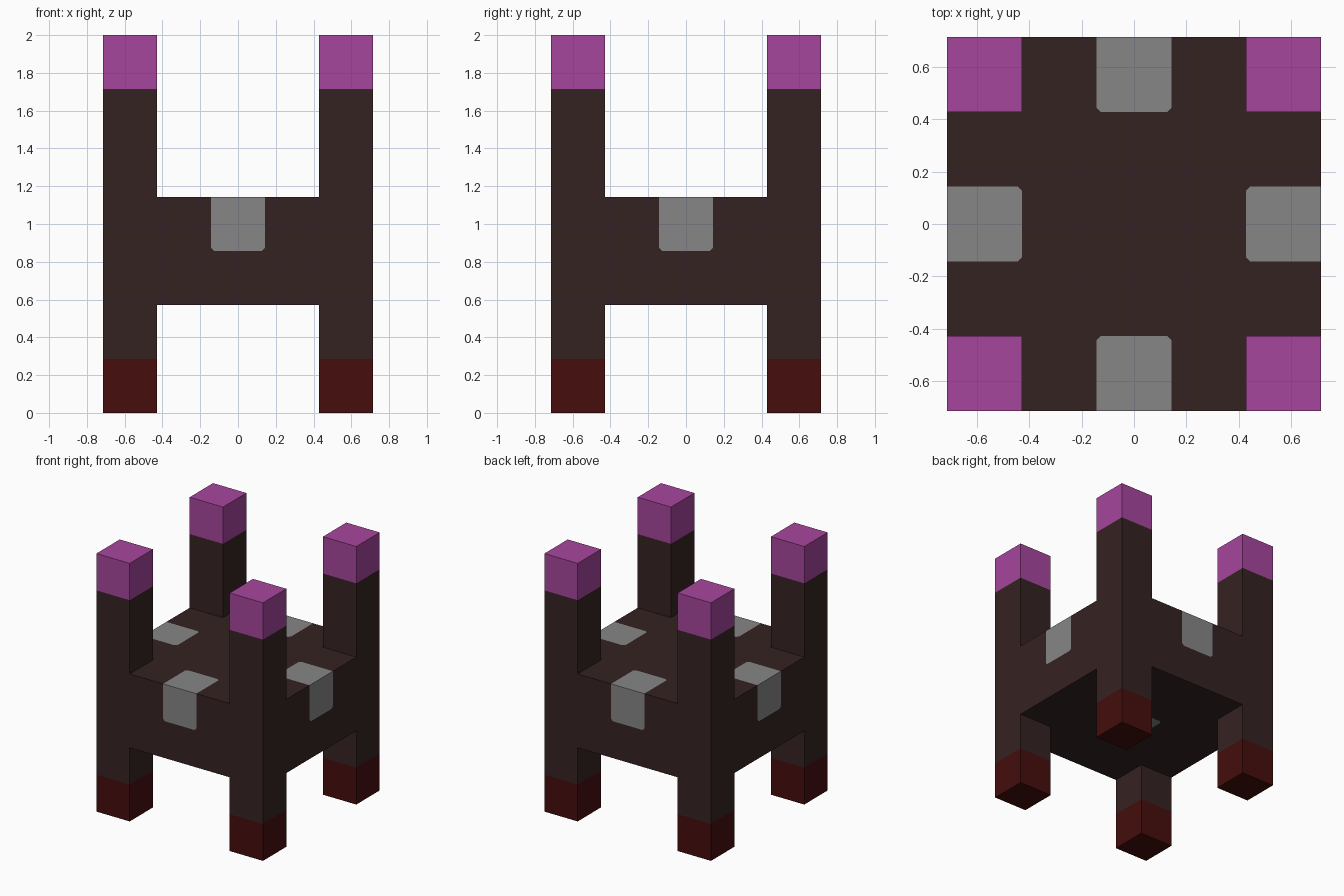
import bpy
import bmesh
from mathutils import Vector

cube = bpy.data.objects.get("Cube")
if cube:
    bpy.data.objects.remove(cube, do_unlink=True)

U = 2 / 7  # side of one block; the model is 5 x 5 x 7 blocks


def make_material(name, rgb):
    mat = bpy.data.materials.new(name)
    mat.use_nodes = True
    mat.diffuse_color = (*rgb, 1)
    mat.node_tree.nodes["Principled BSDF"].inputs["Base Color"].default_value = (*rgb, 1)
    return mat


dark = make_material("dark brown", (0.036, 0.016, 0.016))
grey = make_material("grey", (0.24, 0.24, 0.24))
pink = make_material("pink purple", (0.38, 0.061, 0.34))
red = make_material("deep red", (0.061, 0.004, 0.004))


def block(x, y, z0, z1, width):
    """Box in block units, standing from z0 to z1."""
    bm = bmesh.new()
    bmesh.ops.create_cube(bm, size=1)
    for v in bm.verts:
        v.co = Vector((x + v.co.x * width, y + v.co.y * width,
                       z0 + (v.co.z + 0.5) * (z1 - z0))) * U
    return bm


def cut(bm, axis, position):
    point, normal = Vector(), Vector()
    point[axis], normal[axis] = position * U, 1
    bmesh.ops.bisect_plane(bm, geom=bm.verts[:] + bm.edges[:] + bm.faces[:],
                           plane_co=point, plane_no=normal)


def finish(bm, name, materials):
    mesh = bpy.data.meshes.new(name)
    bm.to_mesh(mesh)
    bm.free()
    for mat in materials:
        mesh.materials.append(mat)
    bpy.context.collection.objects.link(bpy.data.objects.new(name, mesh))


# Body: slab cut into block-sized faces
body = block(0, 0, 2, 4, 5)
for axis in (0, 1):
    for position in (-1.5, -0.5, 0.5, 1.5):
        cut(body, axis, position)
cut(body, 2, 3)

# Grey patches: the middle of each upper edge, and the centre of the underside
for f in body.faces:
    x, y, z = f.calc_center_median() / U
    near, far = sorted((abs(x), abs(y)))
    edge_patch = near < 0.1 and far > 1.9 and z > 3
    under_patch = far < 0.1 and z < 2.1
    f.material_index = int(edge_patch or under_patch)

# Clip the patch corners that lie on a flat side
corners = [v for v in body.verts
           if sum(f.material_index for f in v.link_faces) == 1
           and all(f.normal.dot(v.link_faces[0].normal) > 0.9 for f in v.link_faces)]
bmesh.ops.bevel(body, geom=corners, offset=0.016, segments=1,
                affect='VERTICES', material=0)

# Open the body where the posts and legs join it
joins = [f for f in body.faces if abs(f.normal.z) > 0.9
         and min(abs(c) for c in f.calc_center_median().xy) > 1.6 * U]
bmesh.ops.delete(body, geom=joins, context='FACES')
finish(body, "body", [dark, grey])


# Corner columns: a post with a coloured tip above, a leg with a coloured foot below
def column(name, x, y, z0, z1, split, tip_above, tip):
    bm = block(x, y, z0, z1, 1)
    cut(bm, 2, split)
    for f in bm.faces:
        f.material_index = int((f.calc_center_median().z > split * U) == tip_above)
    inner = [f for f in bm.faces
             if (f.normal.z < -0.9 if tip_above else f.normal.z > 0.9)]
    bmesh.ops.delete(bm, geom=inner, context='FACES')
    finish(bm, name, [dark, tip])


for x, side in ((-2, "right"), (2, "left")):
    for y, end in ((-2, "front"), (2, "back")):
        column(f"{end}_{side}_post", x, y, 4, 7, 6, True, pink)
        column(f"{end}_{side}_leg", x, y, 0, 2, 1, False, red)
